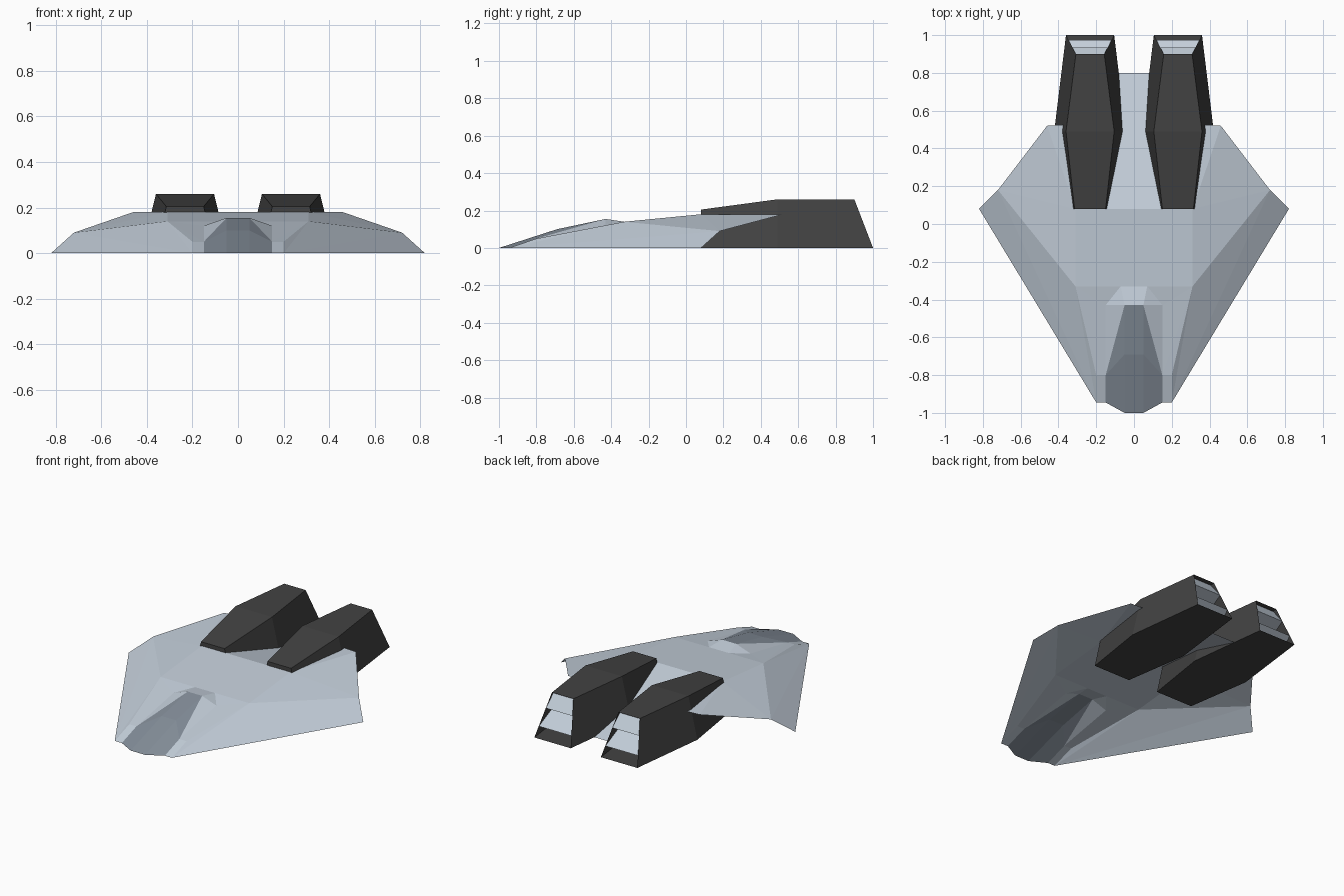
import bpy, bmesh

if "Cube" in bpy.data.objects:
    bpy.data.objects.remove(bpy.data.objects["Cube"])


def material(name, rgb):
    m = bpy.data.materials.new(name)
    m.diffuse_color = (*rgb, 1)
    m.use_nodes = True
    m.node_tree.nodes["Principled BSDF"].inputs["Base Color"].default_value = m.diffuse_color
    return m


HULL = material("hull_grey", (0.55, 0.62, 0.70))
GLASS = material("canopy_grey", (0.23, 0.27, 0.32))
DARK = material("engine_dark", (0.055, 0.055, 0.055))


def build(name, faces, mat, up=False):
    """Half mesh from polygons, mirrored over x; 'up' turns open-shell faces upward."""
    bm = bmesh.new()
    for pts in faces:
        f = bm.faces.new([bm.verts.new(p) for p in pts])
        f.normal_update()
        if up and f.normal.z < 0:
            f.normal_flip()
    bmesh.ops.remove_doubles(bm, verts=bm.verts, dist=1e-4)
    if not up:
        bmesh.ops.recalc_face_normals(bm, faces=bm.faces)
    me = bpy.data.meshes.new(name)
    bm.to_mesh(me)
    bm.free()
    me.materials.append(mat)
    ob = bpy.data.objects.new(name, me)
    bpy.context.collection.objects.link(ob)
    ob.modifiers.new("mirror", 'MIRROR')
    return ob


# Key points of the right half of the body; a trailing 0 puts one on the centre line
P = {
    "nose": (.05, -1, 0), "cheek": (.15, -.945, 0), "corner": (.20, -.945, 0),
    "sill": (.15, -.80, .05), "edge": (.20, -.80, .05),
    "brow": (.05, -.69, .10), "peak": (.05, -.43, .155),
    "side": (.15, -.43, .12), "tail": (.07, -.33, .14),
    "shoulder": (.31, -.33, .14), "deck": (.31, .08, .18),
    "tip": (.82, .08, 0), "wing": (.72, .18, .09),
    "rear": (.46, .52, .18), "inner": (.31, .53, .18), "plate": (.23, .80, 0),
}


def polys(*rows):
    def get(k):
        return (0, *P[k[:-1]][1:]) if k.endswith("0") else P[k]
    return [[get(k) for k in row.split()] for row in rows]


# Hull: open shell without an underside
build("hull", polys(
    "cheek corner edge sill",
    "sill edge shoulder",
    "sill shoulder side",
    "side shoulder tail",
    "sill side peak",
    "side tail peak",
    "peak0 peak tail tail0",
    "corner shoulder edge",
    "corner tip wing",
    "corner wing shoulder",
    "tail0 tail shoulder deck deck0",
    "shoulder wing deck",
    "wing rear deck",
    "deck rear inner",
    "deck0 deck plate plate0",
), HULL, up=True)

# Canopy: dark wedge at the nose
build("canopy", polys(
    "nose0 nose brow brow0",
    "brow0 brow peak peak0",
    "nose cheek sill brow",
    "brow sill peak",
), GLASS, up=True)

# Engine pods: lofted trapezoids, open at the slanted rear
CX = 0.2325


def ring(yb, yt, zt, wb, wt):
    return [(CX - wb, yb, 0), (CX + wb, yb, 0), (CX + wt, yt, zt), (CX - wt, yt, zt)]


rings = [ring(.08, .08, .205, .1275, .082),
         ring(.49, .49, .26, .19, .1275),
         ring(1.0, .90, .26, .1275, .075)]
pod = [rings[0]]
for a, b in zip(rings, rings[1:]):
    for i in range(4):
        j = (i + 1) % 4
        pod.append([a[i], a[j], b[j], b[i]])
build("engine_pods", pod, DARK)


# Louvres: zigzag panel closing each nozzle
def half_width(y, z):
    low = .19 - .0625 * (y - .49) / .51
    top = .1275 - .0525 * (y - .49) / .41
    return low + (top - low) * z / .26 - .001


profile = [(.87, .258), (.935, .17), (.82, .135), (.975, .065), (.86, .002)]
rows = [[(CX + s * half_width(y, z), y, z) for s in (-1, 1)] for y, z in profile]
louvres = [[a[0], a[1], b[1], b[0]] for a, b in zip(rows, rows[1:])]
build("nozzle_louvres", louvres, HULL)
